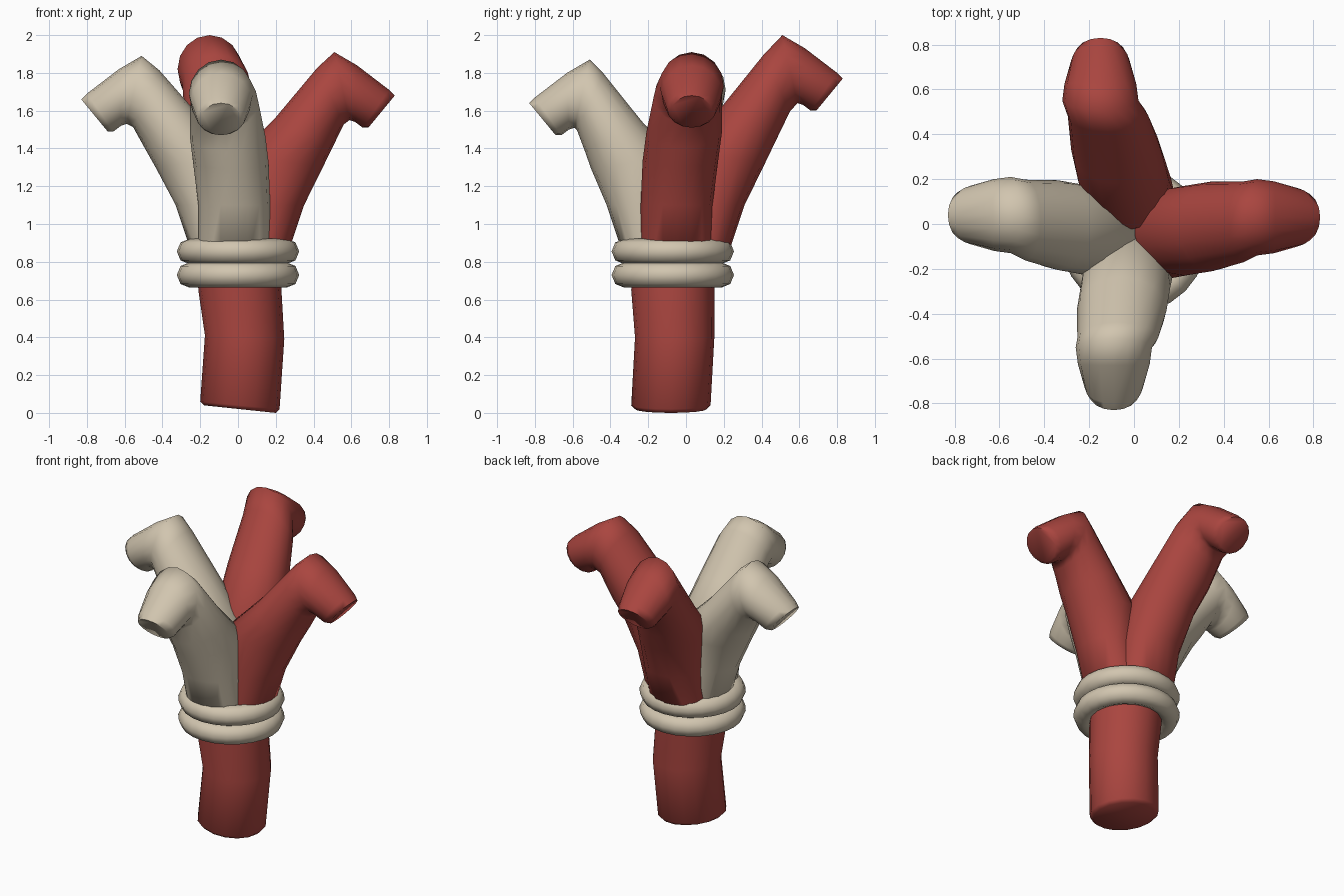
import bpy
import bmesh
from math import cos, sin, pi, radians
from mathutils import Vector

cube = bpy.data.objects.get("Cube")
if cube:
    bpy.data.objects.remove(cube)

RIGHT_TO_LEFT = Vector((1, 0, 0))
FRONT_TO_BACK = Vector((0, 1, 0))
UP = Vector((0, 0, 1))


def make_material(name, rgb):
    material = bpy.data.materials.new(name)
    material.use_nodes = True
    color = (*rgb, 1)
    material.diffuse_color = color
    shader = material.node_tree.nodes["Principled BSDF"]
    shader.inputs["Base Color"].default_value = color
    return material


def smooth(obj, angle):
    bpy.ops.object.select_all(action="DESELECT")
    obj.select_set(True)
    bpy.context.view_layer.objects.active = obj
    bpy.ops.object.shade_smooth_by_angle(angle=radians(angle))


def loft(name, material, sections, sides=16):
    """Skin ellipses, each given by its centre and two half axes."""
    bm = bmesh.new()
    loops = []
    for centre, axis, cross_axis in sections:
        loop = []
        for step in range(sides):
            turn = 2 * pi * step / sides
            loop.append(bm.verts.new(centre + axis * cos(turn) + cross_axis * sin(turn)))
        loops.append(loop)
    for below, above in zip(loops, loops[1:]):
        for i in range(sides):
            j = (i + 1) % sides
            bm.faces.new((below[i], below[j], above[j], above[i]))
    bm.faces.new(loops[0])
    bm.faces.new(loops[-1])
    bmesh.ops.recalc_face_normals(bm, faces=bm.faces)
    mesh = bpy.data.meshes.new(name)
    bm.to_mesh(mesh)
    bm.free()
    mesh.materials.append(material)
    obj = bpy.data.objects.new(name, mesh)
    bpy.context.collection.objects.link(obj)
    smooth(obj, 75)


def trunk_section(x, y, z, radius, tilt):
    """Near-round slice of the trunk, dipping towards the left by its tilt."""
    axis = RIGHT_TO_LEFT * radius - UP * tilt
    return Vector((x, y, z)), axis, FRONT_TO_BACK * radius


# Inner reach, inner height, outer reach, outer height, half width
BRANCH_PROFILE = [
    (0, 0.8, 0.25, 0.8, 0.19),
    (0, 1.1, 0.35, 1.1, 0.19),
    (0, 1.36, 0.45, 1.3, 0.2),
    (0.2, 1.56, 0.5, 1.4, 0.2),
    (0.42, 1.82, 0.56, 1.52, 0.18),
    (0.51, 1.9, 0.59, 1.54, 0.17),
    (0.63, 1.83, 0.62, 1.53, 0.16),
    (0.8, 1.7, 0.66, 1.5, 0.13),
    (0.83, 1.67, 0.69, 1.5, 0.11),
]


def branch(name, material, out, side, root_shift, lift, root_side, tip_side):
    """Hooked branch that rises, bends over and ends in a flat cut."""
    sections = []
    last = len(BRANCH_PROFILE) - 1
    for i, (reach_in, z_in, reach_out, z_out, half) in enumerate(BRANCH_PROFILE):
        # Goes from 0 near the root to 1 at the bend
        bend = min(1, max(0, 2 * i / last - 0.25))
        shift = out * root_shift * (1 - bend) + UP * lift * bend
        sway = root_side + (tip_side - root_side) * bend
        inner = out * reach_in + UP * z_in
        outer = out * reach_out + UP * z_out
        centre = (inner + outer) / 2 + shift + side * sway
        sections.append((centre, (outer - inner) / 2, side * half))
    loft(name, material, sections)


red = make_material("brick red", (0.4, 0.06, 0.05))
cream = make_material("warm cream", (0.64, 0.56, 0.43))

# Slightly bent trunk with a tilted foot
loft("trunk", red, [
    trunk_section(0.01, -0.08, 0.02, 0.19, 0.02),
    trunk_section(0.01, -0.08, 0.04, 0.21, 0.02),
    trunk_section(0.035, -0.06, 0.4, 0.21, 0.01),
    trunk_section(0.01, -0.07, 0.65, 0.22, 0),
    trunk_section(0, -0.06, 0.9, 0.22, 0),
])

# Four branches, two of each colour
branch("left_branch", red, RIGHT_TO_LEFT, FRONT_TO_BACK, 0, 0.01, -0.05, 0.03)
branch("right_branch", cream, -RIGHT_TO_LEFT, FRONT_TO_BACK, -0.02, -0.01, -0.05, 0.04)
branch("front_branch", cream, -FRONT_TO_BACK, RIGHT_TO_LEFT, 0.07, -0.03, -0.02, -0.09)
branch("back_branch", red, FRONT_TO_BACK, RIGHT_TO_LEFT, -0.04, 0.1, -0.01, -0.15)

# Two stacked binding rings
for name, height in (("lower_ring", 0.73), ("upper_ring", 0.855)):
    bpy.ops.mesh.primitive_torus_add(
        location=(0, -0.07, height), major_radius=0.257, minor_radius=0.067,
        major_segments=24, minor_segments=8)
    ring = bpy.context.object
    ring.name = name
    ring.data.materials.append(cream)
    smooth(ring, 60)
